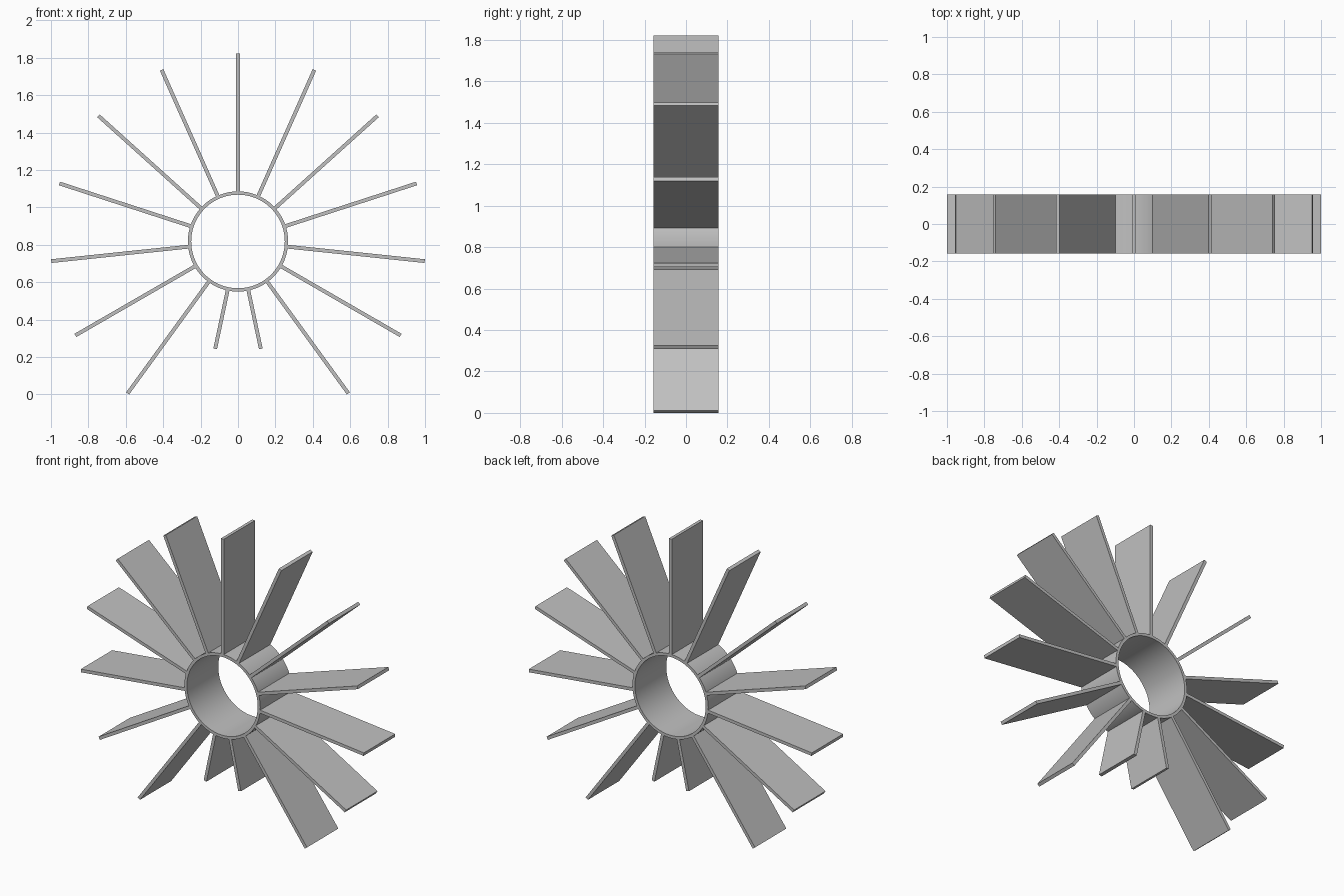
import bpy
import math
from mathutils import Matrix, Vector

cube = bpy.data.objects.get("Cube")
if cube:
    bpy.data.objects.remove(cube, do_unlink=True)

CENTRE = Vector((0, 0, 0.818))
DEPTH = 0.316
RING_OUTER, RING_INNER = 0.268, 0.25
FIN_THICK = 0.02
FIN_COUNT = 15
LONG_TIP, SHORT_TIP = 1.004, 0.587

grey = bpy.data.materials.new("light grey metal")
grey.use_nodes = True
colour = (0.53, 0.53, 0.53, 1)
grey.diffuse_color = colour
grey.node_tree.nodes["Principled BSDF"].inputs["Base Color"].default_value = colour


def add_object(name, verts, faces):
    mesh = bpy.data.meshes.new(name)
    mesh.from_pydata(verts, [], faces)
    mesh.materials.append(grey)
    obj = bpy.data.objects.new(name, mesh)
    bpy.context.collection.objects.link(obj)
    return obj


# Hub ring: a rectangular section swept around the y axis
def make_ring(segments=96):
    h = DEPTH / 2
    section = [(RING_OUTER, -h), (RING_OUTER, h), (RING_INNER, h), (RING_INNER, -h)]
    verts, faces = [], []
    for i in range(segments):
        a = math.tau * i / segments
        verts += [CENTRE + Vector((r * math.cos(a), y, r * math.sin(a))) for r, y in section]
        j = (i + 1) % segments
        for k in range(4):
            n = (k + 1) % 4
            faces.append((i * 4 + k, i * 4 + n, j * 4 + n, j * 4 + k))
    ring = add_object("hub_ring", verts, faces)
    bpy.ops.object.select_all(action='DESELECT')
    ring.select_set(True)
    bpy.context.view_layer.objects.active = ring
    bpy.ops.object.shade_smooth_by_angle(angle=math.radians(30))


# Radial fin: a flat plate rooted inside the ring wall
def make_fin(name, angle, tip):
    root = (RING_OUTER + RING_INNER) / 2
    bpy.ops.mesh.primitive_cube_add(size=1)
    fin = bpy.context.object
    fin.name = fin.data.name = name
    place = (Matrix.Translation(CENTRE) @ Matrix.Rotation(-angle, 4, 'Y')
             @ Matrix.Translation(((root + tip) / 2, 0, 0))
             @ Matrix.Diagonal((tip - root, DEPTH, FIN_THICK, 1)))
    fin.data.transform(place)
    fin.matrix_world = Matrix.Identity(4)
    fin.data.materials.append(grey)


make_ring()
for i in range(FIN_COUNT):
    angle = math.pi / 2 - math.tau * i / FIN_COUNT
    # The two lowest fins are shorter
    is_short = i in (FIN_COUNT // 2, FIN_COUNT // 2 + 1)
    make_fin(f"{'short' if is_short else 'long'}_fin_{i + 1}", angle,
             SHORT_TIP if is_short else LONG_TIP)
